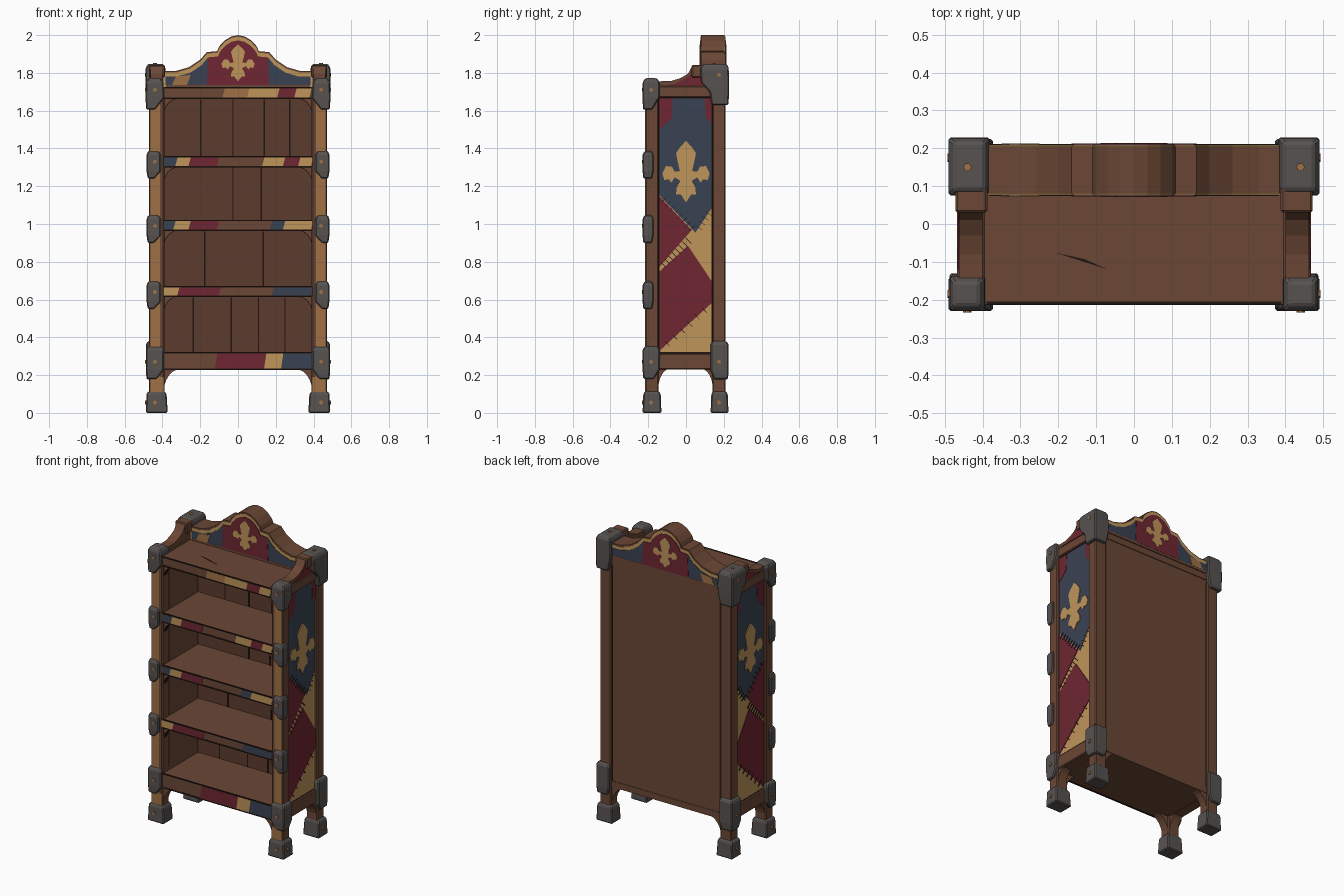
import bpy, bmesh, math

if "Cube" in bpy.data.objects:
    bpy.data.objects.remove(bpy.data.objects["Cube"])


def material(name, rgb):
    lin = [((c / 255 + 0.055) / 1.055) ** 2.4 for c in rgb]
    m = bpy.data.materials.new(name)
    m.diffuse_color = (*lin, 1)
    m.use_nodes = True
    m.node_tree.nodes["Principled BSDF"].inputs["Base Color"].default_value = m.diffuse_color
    return m


WOOD = material("brown_wood", (107, 71, 53))
INNER = material("dark_wood", (92, 60, 45))
LIGHT = material("light_wood", (160, 113, 70))
GOLD = material("gold_paint", (191, 149, 90))
RED = material("red_paint", (110, 38, 50))
BLUE = material("blue_paint", (58, 66, 82))
METAL = material("grey_metal", (86, 82, 80))
DARK = material("dark_gap", (32, 21, 17))


def finish(name, bm, mat, mirror=False, bevel=0):
    bmesh.ops.recalc_face_normals(bm, faces=bm.faces)
    me = bpy.data.meshes.new(name)
    bm.to_mesh(me)
    bm.free()
    me.materials.append(mat)
    ob = bpy.data.objects.new(name, me)
    bpy.context.collection.objects.link(ob)
    if bevel:
        b = ob.modifiers.new("bevel", 'BEVEL')
        b.width, b.segments = bevel, 1
    if mirror:
        m = ob.modifiers.new("mirror", 'MIRROR')
        m.use_mirror_merge = False
    return ob


def prism(name, polys, axis, a, b, mat, mirror=False, bevel=0):
    """Extrude 2D outlines along an axis: x takes (y,z), y takes (x,z), z takes (x,y)."""
    put = {'x': lambda p, t: (t, p[0], p[1]), 'y': lambda p, t: (p[0], t, p[1]),
           'z': lambda p, t: (p[0], p[1], t)}[axis]
    bm = bmesh.new()
    for poly in polys:
        lo = [bm.verts.new(put(p, a)) for p in poly]
        hi = [bm.verts.new(put(p, b)) for p in poly]
        bm.faces.new(lo)
        bm.faces.new(hi)
        for i in range(len(poly)):
            j = (i + 1) % len(poly)
            bm.faces.new((lo[i], lo[j], hi[j], hi[i]))
    return finish(name, bm, mat, mirror, bevel)


def rect(x0, x1, z0, z1):
    return [(x0, z0), (x1, z0), (x1, z1), (x0, z1)]


def box(name, x, y, z, mat, mirror=False, bevel=0):
    return prism(name, [rect(*x, *y)], 'z', z[0], z[1], mat, mirror, bevel)


def stack(name, rings, mat, bevel=0.006):
    """Loft of rectangles (z, x0, x1, y0, y1), mirrored to the other side."""
    bm = bmesh.new()
    vs = [[bm.verts.new((x, y, z)) for x, y in rect(x0, x1, y0, y1)] for z, x0, x1, y0, y1 in rings]
    bm.faces.new(vs[0])
    bm.faces.new(vs[-1])
    for lo, hi in zip(vs, vs[1:]):
        for i in range(4):
            bm.faces.new((lo[i], lo[(i + 1) % 4], hi[(i + 1) % 4], hi[i]))
    return finish(name, bm, mat, True, bevel)


def mirrored(half):
    return half + [(-x, z) for x, z in reversed(half) if x > 1e-6]


def fleur(cx, cz, w, h):
    half = [(0, 1), (.25, .8), (.42, .6), (.36, .35), (.26, .02), (.48, 0), (.6, .17), (.85, .18),
            (1, -.05), (.92, -.27), (.72, -.25), (.62, -.36), (.48, -.18), (.24, -.3), (.4, -.52),
            (.42, -.74), (.22, -.74), (0, -1)]
    return [(cx + x * w, cz + z * h) for x, z in mirrored(half)]


def corner(x, z, dx, dz, n=6):
    """Concave quarter-curve gusset with its right angle at (x, z)."""
    arc = [(x + dx * (1 - math.sin(t)), z + dz * (1 - math.cos(t)))
           for t in (math.pi / 2 * i / n for i in range(n + 1))]
    return [(x, z)] + arc


# posts and feet
box("front_post", (.39, .47), (-.215, -.145), (.05, 1.72), WOOD, True, .006)
box("back_post", (.39, .47), (.14, .21), (.05, 1.80), WOOD, True, .006)
box("front_post_trim", (.414, .466), (-.2175, -.21), (.1, 1.68), LIGHT, True)
box("leg_trim", (.392, .42), (-.2165, -.21), (.1, .19), LIGHT, True)
for n, y0, y1 in (("front", -.23, -.13), ("back", .13, .225)):
    stack(n + "_foot", [(0, .372, .488, y0, y1), (.1, .378, .484, y0 + .004, y1 - .004),
                        (.115, .39, .475, y0 + .014, y1 - .014)], METAL)

# side walls, rails and painted panels
box("side_panel", (.39, .452), (-.147, .142), (.25, 1.72), WOOD, True)
box("side_top_rail", (.395, .467), (-.15, .15), (1.67, 1.73), WOOD, True, .005)
box("side_bottom_rail", (.395, .467), (-.15, .15), (.23, .315), WOOD, True, .005)
prism("side_panel_outline", [rect(-.145, .14, .315, 1.67)], 'x', .45, .454, DARK, True)
prism("side_panel_gold", [rect(-.139, .134, .322, 1.664)], 'x', .45, .456, GOLD, True)
prism("side_blue_banner", [[(-.139, 1.664), (-.139, 1.15), (.05, .955), (.134, 1.08), (.134, 1.664)]],
      'x', .45, .458, BLUE, True)
prism("side_red_patches", [
    [(-.139, 1.664), (-.07, 1.664), (-.075, 1.56), (-.139, 1.5)],
    [(.1, 1.664), (.134, 1.664), (.134, 1.54), (.105, 1.56)],
    [(-.139, 1.145), (.03, .968), (-.139, .775)],
    [(-.139, .75), (.01, .885), (.134, .70), (.134, .58), (-.139, .33)]], 'x', .45, .46, RED, True)
prism("side_emblem", [fleur(0, 1.277, .125, .163)], 'x', .45, .462, GOLD, True)
stitches = []
for (ay, az), (by, bz), n in (((-.139, 1.15), (.05, .955), 9), ((.05, .955), (.134, 1.08), 5),
                              ((-.139, .765), (.03, .93), 9), ((.134, .58), (-.139, .33), 7)):
    length = math.hypot(by - ay, bz - az)
    ny, nz = -(bz - az) / length * .02, (by - ay) / length * .02
    for i in range(1, n):
        y, z = ay + (by - ay) * i / n, az + (bz - az) * i / n
        stitches.append([(y - ny, z - nz), (y - ny + .004, z - nz), (y + ny + .004, z + nz), (y + ny, z + nz)])
prism("side_stitches", stitches, 'x', .45, .4615, DARK, True)

# back panel and interior planks
box("back_board", (-.40, .40), (.15, .195), (.25, 1.70), INNER)
box("back_outline", (-.392, .392), (.19, .198), (.25, 1.70), DARK)
box("back_panel", (-.384, .384), (.19, .2), (.262, 1.69), WOOD)
gaps = ((.32, .61, (-.24, -.04, .105, .245)), (.67, .96, (-.18, .13)),
        (1.02, 1.30, (-.03, .12)), (1.36, 1.66, (-.2, -.03, .135, .27)))
prism("plank_gaps", [rect(x, x + .007, z0, z1) for z0, z1, xs in gaps for x in xs],
      'y', .147, .155, DARK)

# shelves with painted patches on their front edges
shelves = [("bottom_shelf", .23, .32, ((-.11, .15, RED), (.15, .24, GOLD), (.24, .40, BLUE))),
           ("lower_shelf", .617, .67, ((-.40, -.31, GOLD), (-.31, -.09, RED), (.19, .40, BLUE))),
           ("middle_shelf", .967, 1.02, ((-.41, -.33, BLUE), (-.33, -.25, GOLD), (-.25, -.1, RED),
                                         (.18, .25, BLUE), (.25, .40, GOLD))),
           ("upper_shelf", 1.302, 1.358, ((-.41, -.32, BLUE), (-.32, -.25, GOLD), (-.25, -.1, RED),
                                          (.14, .25, GOLD), (.25, .33, RED), (.33, .40, GOLD))),
           ("top_board", 1.665, 1.722, ((-.07, .06, LIGHT), (.06, .22, GOLD), (.22, .31, RED), (.31, .39, GOLD)))]
for name, z0, z1, patches in shelves:
    box(name, (-.395, .395), (-.212, .17 if z0 < 1.6 else .2), (z0, z1), WOOD)
    prism(name + "_outline", [rect(-.39, .39, z0 - .004, z0 + .005), rect(-.39, .39, z1 - .005, z1 + .002)],
          'y', -.2135, -.205, DARK)
    for i, (a, b, mat) in enumerate(patches):
        prism(f"{name}_patch_{i}", [[(a - .012, z0 + .005), (b - .012, z0 + .005), (b, z1 - .005), (a, z1 - .005)]],
              'y', -.2145, -.205, mat)
    if z0 > .5:
        prism(name + "_gusset_edge", [corner(.392, z0, -.083, -.088)], 'y', -.197, -.165, DARK, True)
        prism(name + "_gusset", [corner(.392, z0, -.075, -.08)], 'y', -.2, -.165, WOOD, True)
prism("top_scratch", [[(-.21, -.075), (-.07, -.12), (-.13, -.093)]], 'z', 1.72, 1.7235, DARK)

# rear rail and curved leg gussets
box("back_bottom_rail", (-.39, .39), (.15, .203), (.23, .27), WOOD)
for n, y0, y1 in (("front", -.208, -.155), ("back", .15, .2)):
    prism(n + "_leg_gusset", [corner(.392, .235, -.095, -.12)], 'y', y0, y1, WOOD, True)
prism("side_leg_gusset", [corner(-.147, .235, .065, -.11), corner(.142, .235, -.065, -.11)],
      'x', .40, .46, WOOD, True)

# crest board, painted on both faces
crest = [(0, 2.0), (.035, 1.993), (.07, 1.972), (.10, 1.94), (.11, 1.915), (.165, 1.91), (.2, 1.87),
         (.26, 1.83), (.33, 1.81), (.40, 1.81)]
inset = [(x * .96, z - .028) for x, z in crest]
prism("crest_board", [mirrored(crest + [(.40, 1.68)])], 'y', .08, .205, WOOD)
prism("crest_red_base", [rect(-.38, .38, 1.72, 1.735)], 'y', .074, .211, WOOD)
for side, y, d in (("front", .08, -1), ("back", .205, 1)):
    prism(f"crest_{side}_border", [mirrored([(x * .985, z - .008) for x, z in crest] + [(.394, 1.725)])],
          'y', y - d * .003, y + d * .003, GOLD)
    prism(f"crest_{side}_blue", [mirrored(inset + [(.384, 1.735)])], 'y', y - d * .003, y + d * .005, BLUE)
    prism(f"crest_{side}_red", [mirrored(inset[:6] + [(.165, 1.735)])], 'y', y - d * .003, y + d * .007, RED)
    prism(f"crest_{side}_wood_patch", [[(-.35, 1.735), (-.27, 1.735), (-.25, 1.79), (-.33, 1.779)]],
          'y', y - d * .003, y + d * .007, LIGHT)
    prism(f"crest_{side}_emblem", [fleur(0, 1.853, .088, .098)], 'y', y - d * .003, y + d * .009, GOLD)

# curved side wings on the top
wing = [(-.16, 1.70), (-.16, 1.755), (-.08, 1.757), (-.03, 1.772), (.01, 1.795), (.035, 1.84), (.12, 1.84), (.12, 1.70)]
prism("side_wing", [wing], 'x', .40, .462, WOOD, True)
prism("side_wing_red", [[(-.12, 1.732), (-.06, 1.742), (0, 1.772), (.045, 1.81), (.085, 1.81), (.085, 1.732)]],
      'x', .455, .465, RED, True)
box("wing_scroll", (.387, .472), (.03, .10), (1.775, 1.842), WOOD, True, .006)

# metal corner caps and straps
stack("front_top_cap", [(1.605, .44, .486, -.228, -.18), (1.67, .39, .49, -.23, -.14),
                        (1.75, .395, .486, -.23, -.138), (1.772, .41, .475, -.215, -.155)], METAL)
stack("back_top_cap", [(1.63, .40, .488, .135, .225), (1.70, .385, .49, .125, .228), (1.75, .38, .49, .08, .228),
                       (1.825, .385, .49, .075, .226), (1.848, .395, .475, .09, .215)], METAL)
stack("front_low_cap", [(.18, .43, .484, -.226, -.17), (.23, .392, .488, -.23, -.14),
                        (.335, .392, .488, -.23, -.138), (.352, .40, .478, -.218, -.15)], METAL)
stack("back_low_cap", [(.178, .41, .484, .15, .222), (.225, .392, .488, .13, .226),
                       (.36, .392, .488, .13, .226), (.38, .40, .478, .14, .215)], METAL)
for i, z in enumerate((.55, .90, 1.24)):
    stack(f"post_strap_{i}", [(z, .445, .478, -.226, -.18), (z + .04, .408, .484, -.23, -.172),
                              (z + .125, .408, .484, -.23, -.172), (z + .147, .42, .476, -.22, -.18)], METAL)

# bolt heads
def dot(x, z, r=.011):
    return [(x + r * math.cos(k * math.pi / 3), z + r * math.sin(k * math.pi / 3)) for k in range(6)]


heights = (.055, .27, .64, .99, 1.33, 1.71)
prism("front_bolts", [dot(.44, z) for z in heights], 'y', -.234, -.22, LIGHT, True)
prism("side_bolts", [dot(-.185, z) for z in (.055, .27, 1.71)] + [dot(.175, z) for z in (.055, .27, 1.79)],
      'x', .47, .493, LIGHT, True)
prism("top_bolts", [dot(.44, .15)], 'z', 1.84, 1.852, LIGHT, True)
